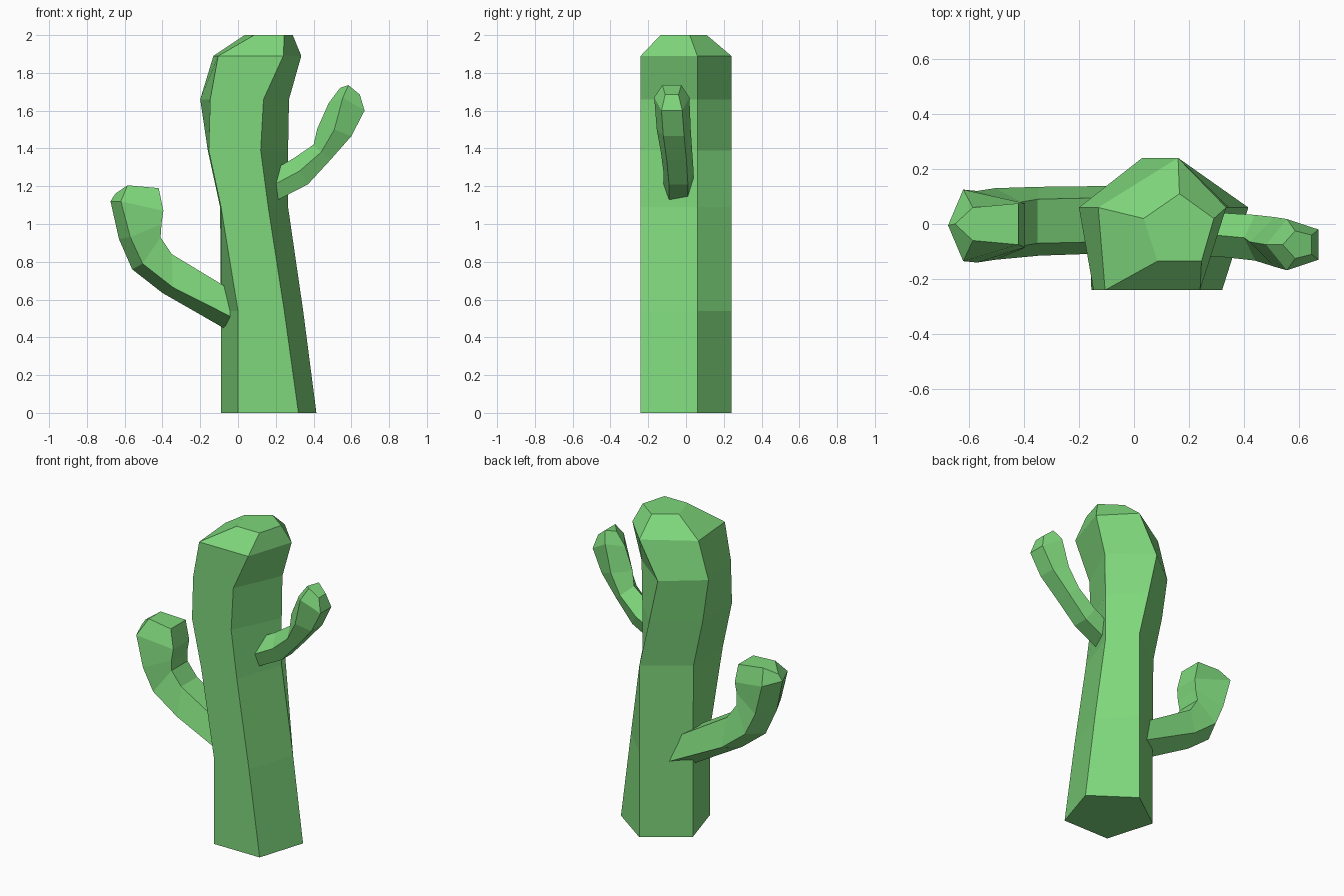
import bpy, bmesh
from mathutils import Vector

green = bpy.data.materials.new("cactus_green")
green.diffuse_color = (0.21, 0.68, 0.20, 1)


def loft(name, rings):
    """Skin equal-sized rings of points into a closed, flat-faced tube."""
    bm = bmesh.new()
    loops = [[bm.verts.new(Vector(p)) for p in ring] for ring in rings]
    n = len(loops[0])
    for a, b in zip(loops, loops[1:]):
        for i in range(n):
            j = (i + 1) % n
            bm.faces.new((a[i], a[j], b[j], b[i]))
    bm.faces.new(loops[0][::-1])
    bm.faces.new(loops[-1])
    bmesh.ops.recalc_face_normals(bm, faces=bm.faces[:])
    mesh = bpy.data.meshes.new(name)
    bm.to_mesh(mesh)
    bm.free()
    mesh.materials.append(green)
    obj = bpy.data.objects.new(name, mesh)
    bpy.context.collection.objects.link(obj)
    return obj


# Trunk: leaning pentagonal column; x of front-left, front-right, right, back, left
trunk_y = (-0.24, -0.24, 0.06, 0.24, 0.06)
trunk_profile = [
    (0.00, (0.00, 0.32, 0.415, 0.16, -0.09)),
    (0.54, (0.00, 0.245, 0.345, 0.16, -0.09)),
    (1.09, (-0.09, 0.16, 0.265, 0.16, -0.095)),
    (1.39, (-0.155, 0.12, 0.265, 0.09, -0.16)),
    (1.66, (-0.147, 0.135, 0.27, 0.03, -0.20)),
    (1.89, (-0.105, 0.24, 0.335, 0.16, -0.13)),
]
trunk = [[(x, y, z) for x, y in zip(xs, trunk_y)] for z, xs in trunk_profile]
# Small flat crown
trunk.append([(x, y, 2.0) for x, y in
              ((0.085, -0.135), (0.245, -0.135), (0.29, 0.02), (0.165, 0.11), (0.035, 0.02))])
loft("trunk", trunk)


def arm(name, stations):
    """Pentagonal arm: each station gives a single ridge, a side pair and a far pair
    as (x, z), then centre y, side half-width and far half-width."""
    rings = []
    for (rx, rz), (sx, sz), (fx, fz), cy, sw, fw in stations:
        rings.append([(rx, cy, rz), (sx, cy - sw, sz), (fx, cy - fw, fz),
                      (fx, cy + fw, fz), (sx, cy + sw, sz)])
    return loft(name, rings)


# Thick low arm on the left, ridge on the outside of the bend
arm("left_arm", [
    ((0.08, 0.36), (0.08, 0.45), (0.08, 0.58), 0.02, 0.12, 0.08),
    ((-0.40, 0.635), (-0.345, 0.665), (-0.35, 0.84), 0.01, 0.125, 0.08),
    ((-0.56, 0.76), (-0.505, 0.79), (-0.41, 0.93), 0.0, 0.13, 0.08),
    ((-0.63, 0.92), (-0.57, 0.93), (-0.405, 1.00), -0.01, 0.13, 0.08),
    ((-0.675, 1.12), (-0.62, 1.12), (-0.395, 1.07), -0.005, 0.13, 0.08),
    ((-0.65, 1.16), (-0.585, 1.205), (-0.42, 1.19), 0.0, 0.06, 0.075),
])

# Thin high arm on the right, ridge on the inside of the bend
arm("right_arm", [
    ((0.10, 1.24), (0.10, 1.16), (0.10, 1.07), -0.04, 0.08, 0.05),
    ((0.29, 1.345), (0.325, 1.28), (0.37, 1.21), -0.04, 0.08, 0.05),
    ((0.40, 1.42), (0.44, 1.38), (0.49, 1.34), -0.05, 0.083, 0.052),
    ((0.42, 1.505), (0.51, 1.50), (0.60, 1.465), -0.065, 0.09, 0.055),
    ((0.48, 1.64), (0.555, 1.67), (0.67, 1.60), -0.075, 0.093, 0.055),
    ((0.54, 1.72), (0.585, 1.735), (0.645, 1.685), -0.075, 0.05, 0.035),
])
